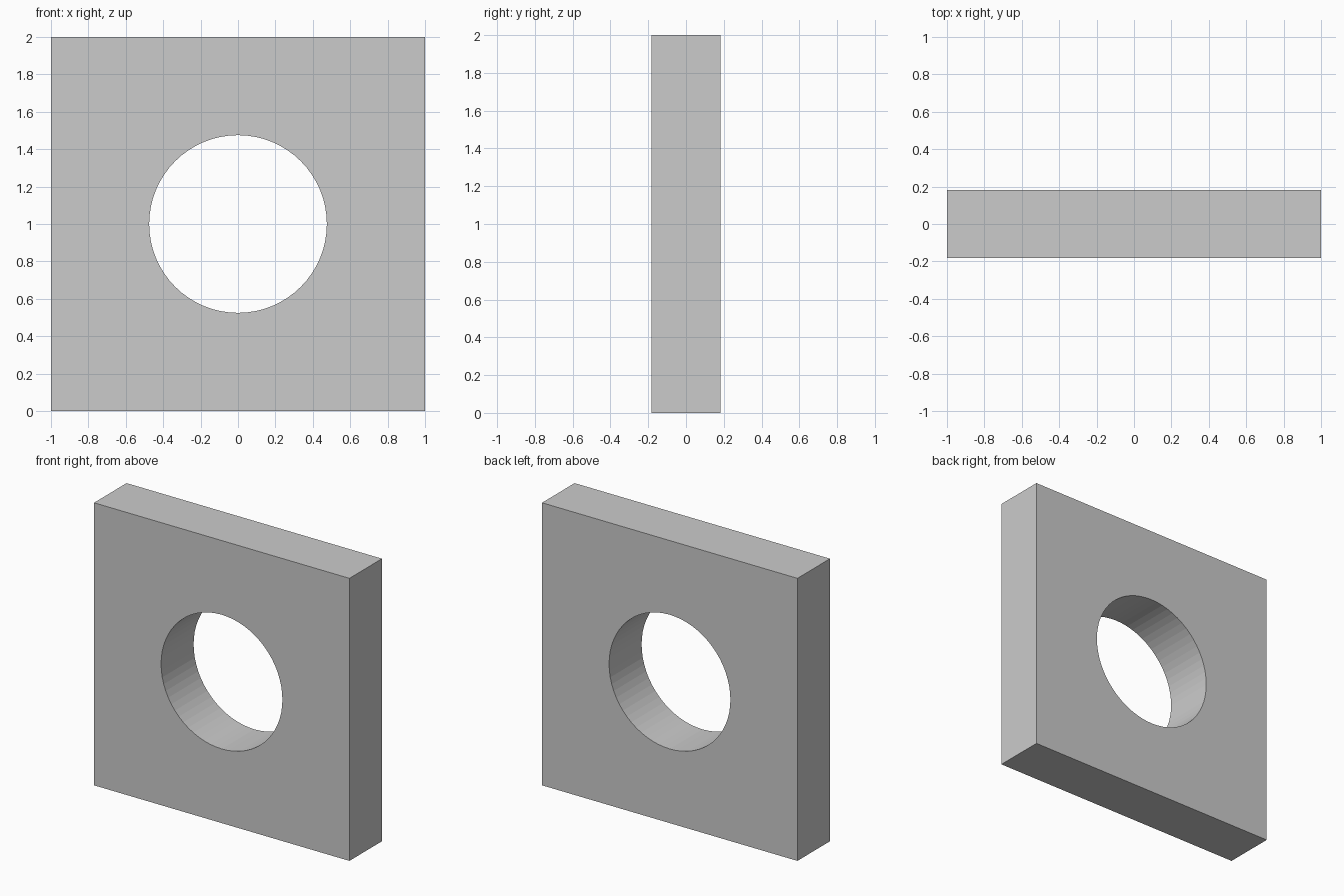
import bpy, bmesh
from math import cos, sin, tau

if "Cube" in bpy.data.objects:
    bpy.data.objects.remove(bpy.data.objects["Cube"])

SIDES, RADIUS, HALF_DEPTH = 64, 0.475, 0.182
bm = bmesh.new()


def ring(y, square):
    """Loop around the hole, or the same loop projected onto the square outline."""
    verts = []
    for i in range(SIDES):
        c, s = cos(tau * i / SIDES), sin(tau * i / SIDES)
        r = 1 / max(abs(c), abs(s)) if square else RADIUS
        verts.append(bm.verts.new((r * c, y, 1 + r * s)))
    return verts


# Cross-section of the plate, swept around the hole
loops = [ring(-HALF_DEPTH, True), ring(HALF_DEPTH, True),
         ring(HALF_DEPTH, False), ring(-HALF_DEPTH, False)]
for k in range(4):
    a, b = loops[k], loops[(k + 1) % 4]
    for i in range(SIDES):
        j = (i + 1) % SIDES
        bm.faces.new((a[i], a[j], b[j], b[i]))
bmesh.ops.recalc_face_normals(bm, faces=bm.faces)

# Square plate with round through-hole
mesh = bpy.data.meshes.new("square_plate")
bm.to_mesh(mesh)
bm.free()
plate = bpy.data.objects.new("square_plate", mesh)
bpy.context.collection.objects.link(plate)
